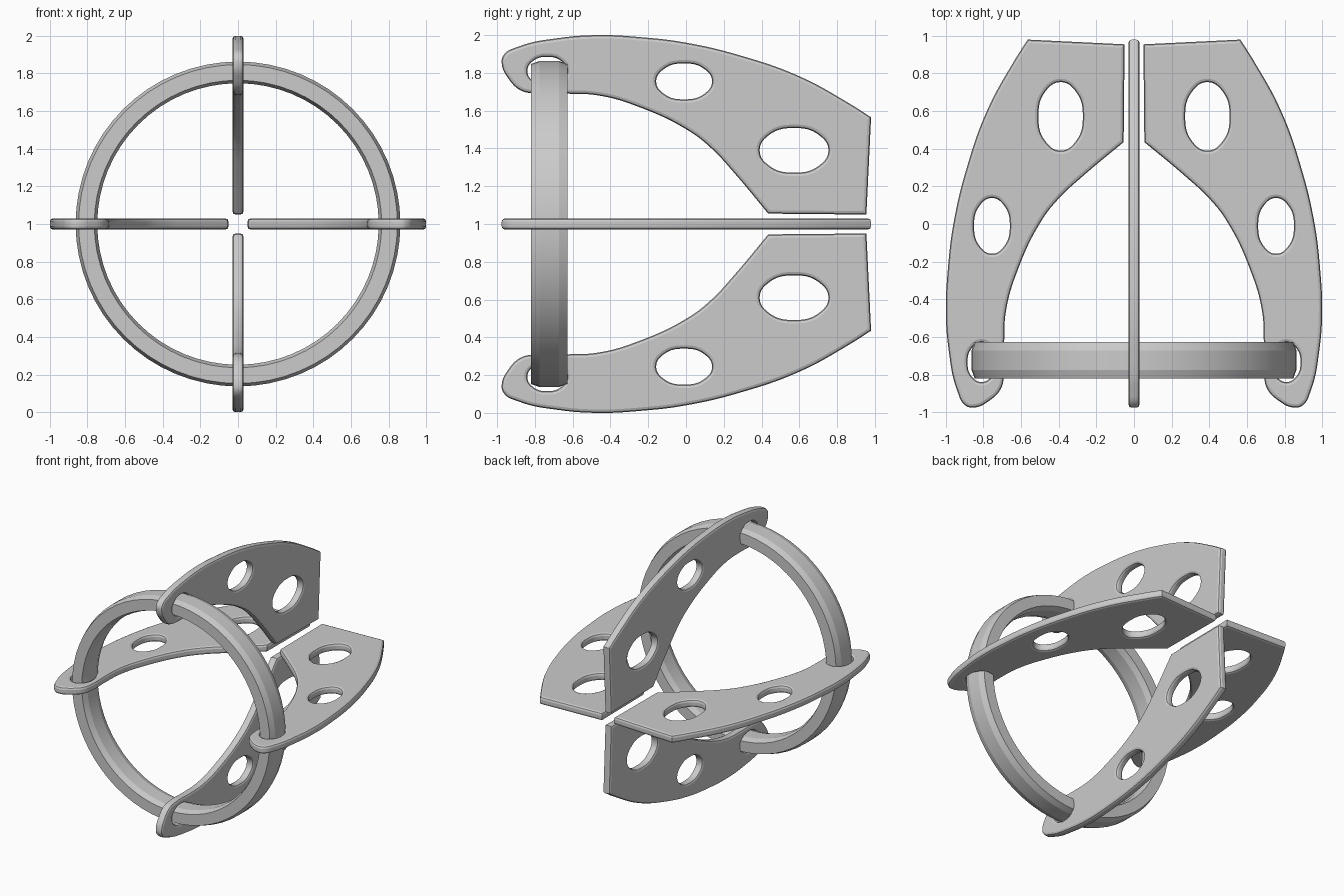
import bpy, bmesh, math
from mathutils import Vector, Matrix

cube = bpy.data.objects.get("Cube")
if cube:
    bpy.data.objects.remove(cube, do_unlink=True)

grey = bpy.data.materials.new("light_grey")
grey.use_nodes = True
COLOUR = (0.6, 0.6, 0.6, 1)
grey.diffuse_color = COLOUR
grey.node_tree.nodes["Principled BSDF"].inputs["Base Color"].default_value = COLOUR

AXIS_Z = 1.0
BEVEL = 0.018


def link(name, mesh):
    obj = bpy.data.objects.new(name, mesh)
    bpy.context.collection.objects.link(obj)
    return obj


def smooth(obj, degrees):
    bpy.ops.object.select_all(action='DESELECT')
    obj.select_set(True)
    bpy.context.view_layer.objects.active = obj
    bpy.ops.object.shade_smooth_by_angle(angle=math.radians(degrees))


def add_spline(curve, points, corners=0):
    """Closed bezier; the first few points are sharp corners."""
    spline = curve.splines.new('BEZIER')
    spline.bezier_points.add(len(points) - 1)
    spline.use_cyclic_u = True
    for i, (point, (r, y)) in enumerate(zip(spline.bezier_points, points)):
        point.co = (r, y, 0)
        kind = 'VECTOR' if i < corners else 'AUTO'
        point.handle_left_type = point.handle_right_type = kind


# Fin outline: distance from the axis, depth
outline = [
    (0.055, 0.435), (0.05, 0.955), (0.565, 0.98),
    (0.635, 0.87), (0.78, 0.605), (0.89, 0.295), (0.96, 0.0),
    (0.99, -0.25), (1.0, -0.46), (0.985, -0.67), (0.94, -0.885),
    (0.895, -0.965), (0.845, -0.975), (0.77, -0.94), (0.71, -0.88),
    (0.69, -0.80), (0.69, -0.635), (0.68, -0.46), (0.62, -0.25),
    (0.49, 0.02), (0.40, 0.135), (0.265, 0.26),
]
# Oval holes: centre, then radii; the last one takes the ring
holes = [
    (0.755, -0.01, 0.095, 0.148),
    (0.39, 0.572, 0.118, 0.182),
    (0.81, -0.735, 0.075, 0.105),
]

curve = bpy.data.curves.new("fin_profile", 'CURVE')
curve.dimensions = '2D'
curve.fill_mode = 'BOTH'
curve.resolution_u = 8
curve.extrude = 0.03 - BEVEL
curve.bevel_depth = BEVEL
curve.bevel_resolution = 1
curve.offset = -BEVEL
add_spline(curve, outline, corners=3)
for cr, cy, rr, ry in holes:
    angles = [math.tau * i / 8 for i in range(8)]
    add_spline(curve, [(cr + rr * math.cos(a), cy + ry * math.sin(a)) for a in angles])

profile = link("fin_profile", curve)
bpy.context.view_layer.update()
graph = bpy.context.evaluated_depsgraph_get()
fin_mesh = bpy.data.meshes.new_from_object(profile.evaluated_get(graph))
bpy.data.objects.remove(profile, do_unlink=True)

bm = bmesh.new()
bm.from_mesh(fin_mesh)
bmesh.ops.remove_doubles(bm, verts=bm.verts, dist=0.0005)
bmesh.ops.recalc_face_normals(bm, faces=bm.faces)
bm.to_mesh(fin_mesh)
bm.free()
fin_mesh.materials.clear()
fin_mesh.materials.append(grey)

# Four fins around the axis
for k, name in enumerate(("left_fin", "bottom_fin", "right_fin", "top_fin")):
    fin = link(name, fin_mesh)
    fin.location.z = AXIS_Z
    fin.rotation_euler.y = k * math.pi / 2
    if k == 0:
        smooth(fin, 22)

# Ring: chamfered band turned around the axis
inner, outer, half, mid = 0.748, 0.863, 0.097, -0.724
dr, dy = 0.016, 0.045
section = [
    (inner + dr, -half), (outer - dr, -half), (outer, dy - half), (outer, half - dy),
    (outer - dr, half), (inner + dr, half), (inner, half - dy), (inner, dy - half),
]
SEGMENTS = 64
bm = bmesh.new()
loops = []
for i in range(SEGMENTS):
    turn = Matrix.Rotation(math.tau * i / SEGMENTS, 3, 'Y')
    loops.append([bm.verts.new(turn @ Vector((r, y + mid, 0))) for r, y in section])
for i, loop in enumerate(loops):
    following = loops[(i + 1) % SEGMENTS]
    for j in range(len(section)):
        k = (j + 1) % len(section)
        bm.faces.new((loop[j], loop[k], following[k], following[j]))
bmesh.ops.recalc_face_normals(bm, faces=bm.faces)
ring_mesh = bpy.data.meshes.new("ring")
bm.to_mesh(ring_mesh)
bm.free()
ring_mesh.materials.append(grey)
ring = link("ring", ring_mesh)
ring.location.z = AXIS_Z
smooth(ring, 15)
